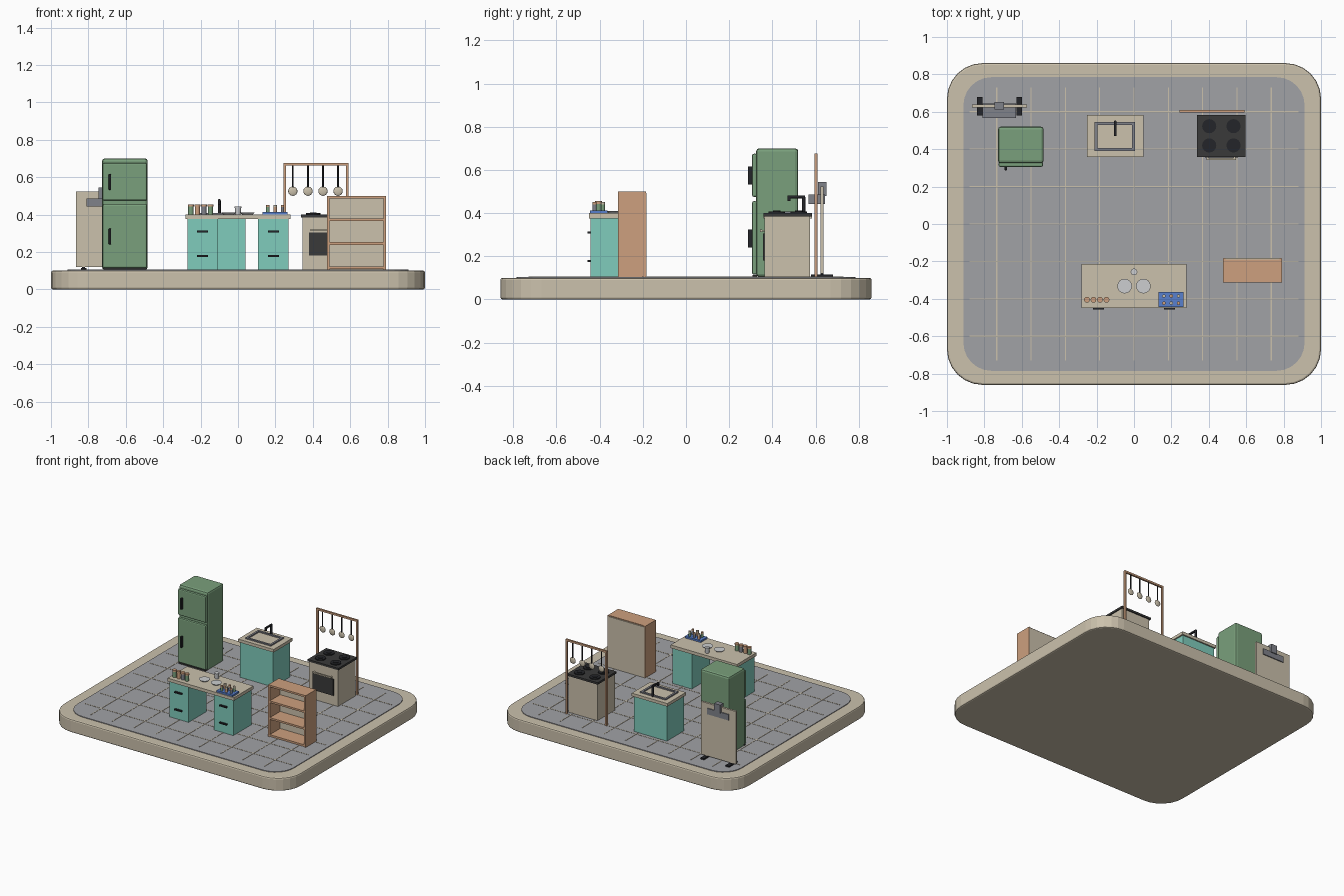
import bpy, bmesh, math

if "Cube" in bpy.data.objects:
    bpy.data.objects.remove(bpy.data.objects["Cube"])

def srgb(r, g, b):
    f = lambda c: c / 12.92 if c <= 0.04045 else ((c + 0.055) / 1.055) ** 2.4
    return (f(r / 255), f(g / 255), f(b / 255), 1)

MATS = {}
for name, col in {
    "beige": (203, 193, 172), "floor_grey": (161, 162, 166), "green": (122, 160, 124),
    "teal": (128, 204, 188), "copper": (205, 160, 126), "charcoal": (58, 58, 58),
    "black": (36, 37, 41), "blue": (88, 128, 205), "pale_grey": (204, 206, 208),
    "mid_grey": (128, 130, 138)}.items():
    MATS[name] = bpy.data.materials.new(name)
    MATS[name].diffuse_color = srgb(*col)

def finish(name, bm, mat, bevel=0, segs=2):
    bmesh.ops.recalc_face_normals(bm, faces=bm.faces)
    me = bpy.data.meshes.new(name)
    bm.to_mesh(me)
    bm.free()
    ob = bpy.data.objects.new(name, me)
    bpy.context.collection.objects.link(ob)
    me.materials.append(MATS[mat])
    if bevel:
        m = ob.modifiers.new("bevel", "BEVEL")
        m.width, m.segments, m.limit_method = bevel, segs, "ANGLE"
        m.angle_limit = math.radians(40)
    return ob

def box(name, mat, x, y, z, bevel=0):
    """Box from (min, max) ranges on each axis."""
    bm = bmesh.new()
    bmesh.ops.create_cube(bm, size=1)
    for v in bm.verts:
        v.co = [r[0] if c < 0 else r[1] for c, r in zip(v.co, (x, y, z))]
    return finish(name, bm, mat, bevel)

def cyl(name, mat, c, r, z0, z1, r2=None, n=16):
    """Upright cylinder or cone."""
    bm = bmesh.new()
    bmesh.ops.create_cone(bm, cap_ends=True, segments=n, radius1=r,
                          radius2=r if r2 is None else r2, depth=z1 - z0)
    bmesh.ops.translate(bm, verts=bm.verts, vec=(c[0], c[1], (z0 + z1) / 2))
    ob = finish(name, bm, mat)
    for p in ob.data.polygons:
        p.use_smooth = abs(p.normal.z) < 0.9
    for e in ob.data.edges:
        a, b = (ob.data.vertices[i].co for i in e.vertices)
        e.use_edge_sharp = abs(a.z - b.z) < 1e-5
    return ob

def rounded_plate(name, mat, hx, hy, r, z0, z1, bevel=0):
    bm = bmesh.new()
    vs = []
    for q, (sx, sy) in enumerate(((1, 1), (-1, 1), (-1, -1), (1, -1))):
        for i in range(7):
            a = math.radians(90 * q + 15 * i)
            vs.append(bm.verts.new((sx * (hx - r) + r * math.cos(a),
                                    sy * (hy - r) + r * math.sin(a), z0)))
    f = bm.faces.new(vs)
    ext = bmesh.ops.extrude_face_region(bm, geom=[f], use_keep_orig=True)["geom"]
    for v in ext:
        if isinstance(v, bmesh.types.BMVert):
            v.co.z = z1
    return finish(name, bm, mat, bevel)

F = 0.105  # floor level

# Base, floor and tile joints
rounded_plate("base", "beige", 1.0, 0.86, 0.19, 0, 0.10, 0.01)
rounded_plate("floor", "floor_grey", 0.912, 0.785, 0.15, 0.095, F)
for i in range(-4, 5):
    x = i * 0.1835
    box("joint_lengthwise", "beige", (x - .003, x + .003), (-.73, .73), (0.1, F + .002))
for i in range(-3, 4):
    y = i * 0.2
    box("joint_crosswise", "beige", (-.88, .88), (y - .003, y + .003), (0.1, F + .0017))

# Fridge
box("fridge_body", "green", (-.727, -.483), (.325, .52), (F, .70), .014)
for nm, z0, z1, h in (("lower", .115, .455, .24), ("upper", .475, .675, .532)):
    box("fridge_door_" + nm, "green", (-.724, -.486), (.306, .33), (z0, z1), .008)
    box("fridge_handle_" + nm, "black", (-.692, -.678), (.287, .308), (h, h + .085), .004)
box("fridge_plinth", "charcoal", (-.72, -.49), (.308, .33), (F, .114))

# Sink unit
box("sink_cabinet", "teal", (-.24, .04), (.368, .573), (F, .375))
box("sink_counter", "beige", (-.25, .05), (.358, .583), (.375, .398))
rim = ((-.21, .005, .39, .405), (-.21, .005, .53, .545),
       (-.21, -.195, .405, .53), (-.01, .005, .405, .53))
for x0, x1, y0, y1 in rim:
    box("sink_rim", "mid_grey", (x0, x1), (y0, y1), (.39, .407))
cyl("tap_riser", "black", (-.10, .545), .008, .395, .475, n=12)
box("tap_spout", "black", (-.107, -.093), (.47, .552), (.468, .482), .004)
box("tap_outlet", "black", (-.107, -.093), (.47, .484), (.455, .475))

# Stove
box("stove_body", "beige", (.345, .59), (.364, .575), (F, .385))
box("stove_top", "charcoal", (.337, .597), (.358, .583), (.385, .40))
box("oven_window", "charcoal", (.38, .555), (.356, .366), (.18, .305))
box("oven_handle", "beige", (.387, .545), (.342, .352), (.313, .323))
for x in (.394, .538):
    box("oven_handle_mount", "beige", (x - .005, x + .005), (.35, .366), (.314, .322))
for x in (.402, .532):
    for y in (.42, .523):
        cyl("burner", "black", (x, y), .038, .40, .407)
        cyl("burner_cap", "black", (x, y), .018, .407, .411)

# Utensil rack behind the stove
for x in (.25, .585):
    box("rack_post", "copper", (x - .007, x + .007), (.595, .609), (F, .675))
box("rack_bar", "copper", (.243, .592), (.595, .609), (.661, .675))
for x in (.293, .374, .454, .535):
    cyl("utensil_rod", "black", (x, .602), .0045, .54, .662, n=8)
    bm = bmesh.new()
    bmesh.ops.create_uvsphere(bm, u_segments=16, v_segments=8, radius=.025)
    for f in bm.faces:
        f.smooth = True
    for v in bm.verts:
        v.co = (v.co.x + x, v.co.y * .28 + .602, v.co.z + .525)
    finish("utensil_bowl", bm, "beige")

# Work table with two drawer pedestals
box("table_top", "beige", (-.28, .28), (-.45, -.214), (.376, .40))
for s in (-1, 1):
    lo, hi = sorted((s * .108, s * .27))
    box("table_pedestal", "teal", (lo, hi), (-.442, -.224), (F, .376))
    for z in (.178, .31):
        box("drawer_handle", "black", (s * .19 - .03, s * .19 + .03),
            (-.456, -.44), (z - .005, z + .005))

# Crockery
for x in (-.05, .05):
    cyl("plate", "pale_grey", (x, -.332), .028, .40, .41, .039, 24)
cyl("cup", "pale_grey", (0, -.256), .014, .40, .442, .018)

# Spice jars
for i, mat in enumerate(("green", "copper", "mid_grey", "green")):
    x = -.252 + i * .035
    cyl("jar", mat, (x, -.405), .014, .40, .443, n=12)
    cyl("jar_lid", "copper", (x, -.405), .0155, .443, .455, n=12)

# Bottle tray
box("tray", "blue", (.13, .265), (-.444, -.364), (.40, .413))
for j, y in enumerate((-.423, -.385)):
    for i in range(3):
        x = .16 + i * .039
        cyl("bottle", ("green", "copper", "mid_grey")[(i + j) % 3], (x, y), .0095, .41, .44, n=10)
        cyl("bottle_cap", ("copper", "beige")[(i + j) % 2], (x, y), .0095, .44, .452, n=10)

# Open shelf unit
for x in (.475, .778):
    box("shelf_side", "copper", (x, x + .014), (-.314, -.185), (F, .50))
for z in (.108, .238, .366, .486):
    box("shelf_board", "copper", (.489, .778), (-.314, -.19), (z, z + .014))
box("shelf_back", "beige", (.479, .788), (-.19, -.183), (F + .002, .494))

# Standing board with tool bracket
box("board", "beige", (-.867, -.572), (.622, .638), (.12, .523))
box("bracket_bar", "mid_grey", (-.81, -.63), (.567, .645), (.442, .487))
box("bracket_clip", "mid_grey", (-.745, -.694), (.612, .652), (.48, .545))
for x in (-.825, -.613):
    box("board_foot", "black", (x - .015, x + .015), (.58, .68), (F, .115))
    box("board_leg", "black", (x - .008, x + .008), (.624, .636), (.11, .13))

for m in bpy.data.materials:
    if m.users and not m.is_grease_pencil:
        m.use_nodes = True
        m.node_tree.nodes["Principled BSDF"].inputs["Base Color"].default_value = m.diffuse_color
